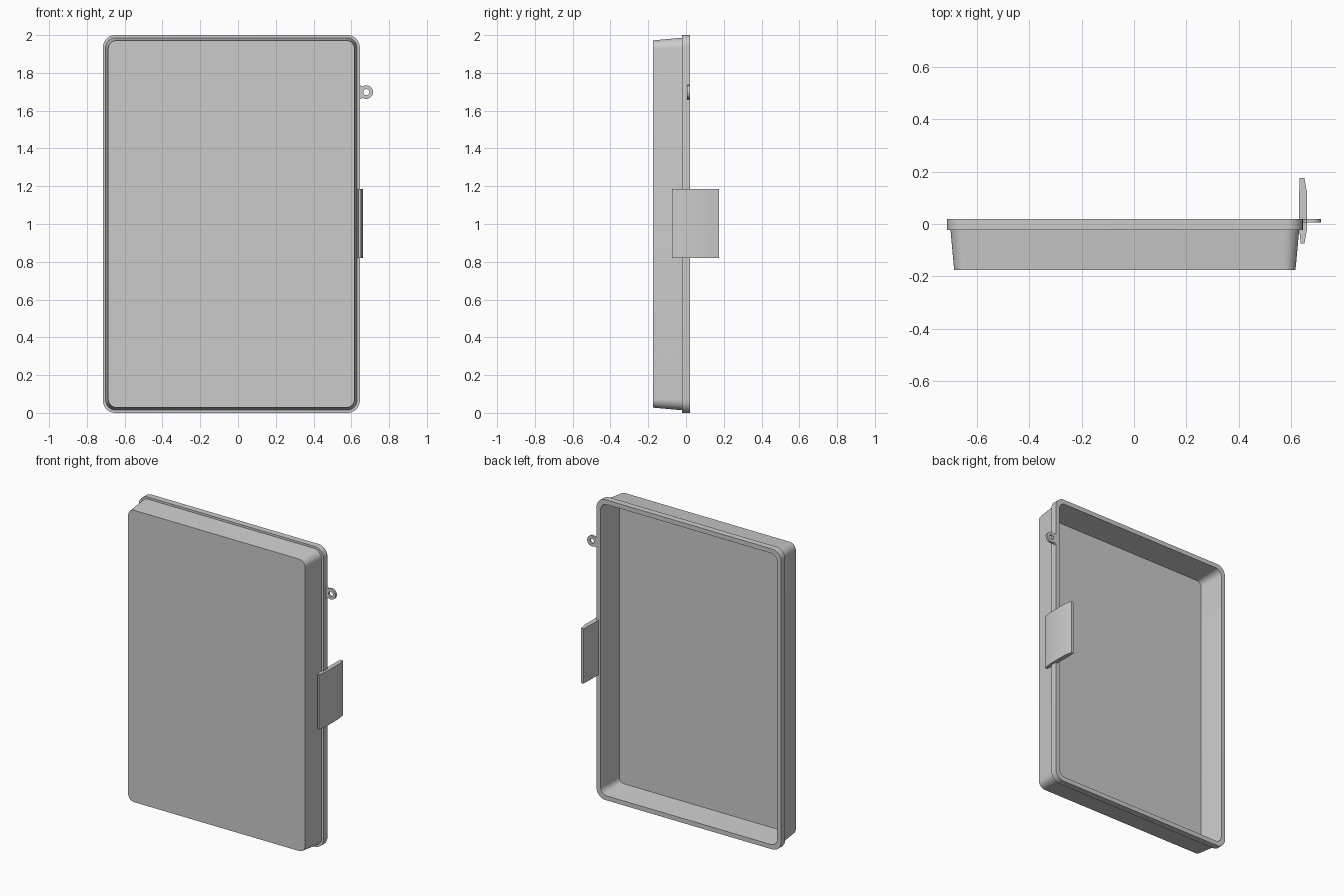
import bpy, bmesh
from math import sin, cos, pi, radians

if "Cube" in bpy.data.objects:
    bpy.data.objects.remove(bpy.data.objects["Cube"], do_unlink=True)

grey = bpy.data.materials.new("light_grey")
grey.use_nodes = True
colour = (0.6, 0.6, 0.6, 1)
grey.diffuse_color = colour
grey.node_tree.nodes["Principled BSDF"].inputs["Base Color"].default_value = colour

CX, CZ = -0.035, 1.0          # tray centre
HALF_X, HALF_Z = 0.68, 1.0    # tray half sizes


def finish(name, bm):
    bmesh.ops.recalc_face_normals(bm, faces=bm.faces)
    mesh = bpy.data.meshes.new(name)
    bm.to_mesh(mesh)
    bm.free()
    mesh.materials.append(grey)
    obj = bpy.data.objects.new(name, mesh)
    bpy.context.collection.objects.link(obj)
    bpy.ops.object.select_all(action='DESELECT')
    obj.select_set(True)
    bpy.context.view_layer.objects.active = obj
    bpy.ops.object.shade_smooth_by_angle(angle=radians(30))
    return obj


def rounded_ring(bm, inset, y, radius, steps=8):
    """Rounded rectangle of vertices in the xz plane."""
    ring = []
    for k, (sx, sz) in enumerate([(1, 1), (-1, 1), (-1, -1), (1, -1)]):
        for i in range(steps + 1):
            a = (k + i / steps) * pi / 2
            x = CX + sx * (HALF_X - inset - radius) + radius * cos(a)
            z = CZ + sz * (HALF_Z - inset - radius) + radius * sin(a)
            ring.append(bm.verts.new((x, y, z)))
    return ring


def bridge(bm, a, b):
    n = len(a)
    for i in range(n):
        j = (i + 1) % n
        bm.faces.new((a[i], a[j], b[j], b[i]))


def extrude_profile(name, points, place, start, end):
    """Prism from a 2D outline."""
    bm = bmesh.new()
    a, b = [[bm.verts.new(place(p, t)) for p in points] for t in (start, end)]
    bm.faces.new(a)
    bm.faces.new(b)
    bridge(bm, a, b)
    return finish(name, bm)


# Hollow tapered tray with an outward rim: inset, depth, corner radius
bm = bmesh.new()
section = [(0.028, -0.175, 0.045), (0.014, -0.022, 0.055), (0, -0.022, 0.065),
           (0, 0.02, 0.065), (0.03, 0.02, 0.045), (0.042, -0.16, 0.035)]
rings = [rounded_ring(bm, *s) for s in section]
for a, b in zip(rings, rings[1:]):
    bridge(bm, a, b)
bm.faces.new(rings[0])
bm.faces.new(rings[-1])
finish("tray_shell", bm)

# Side latch plate, thinner towards both ends
latch = [(0.633, 0.175), (0.651, 0.175), (0.661, 0.12), (0.661, -0.02),
         (0.651, -0.075), (0.637, -0.075), (0.631, -0.02), (0.631, 0.12)]
extrude_profile("latch_plate", latch, lambda p, t: (p[0], p[1], t), 0.82, 1.185)

# Hanging eyelet: flared neck and ring around a hole
EX, EZ, R, HOLE, N = 0.679, 1.698, 0.036, 0.016, 32
bm = bmesh.new()
loops = []
for y in (0.006, 0.02):
    for r in (R, HOLE):
        loops.append([bm.verts.new((EX + r * cos(2 * pi * i / N), y,
                                    EZ + r * sin(2 * pi * i / N))) for i in range(N)])
for a, b in ((0, 1), (2, 3), (0, 2), (1, 3)):
    bridge(bm, loops[a], loops[b])
finish("eyelet_ring", bm)
neck = [(0.64, 0.042), (0.648, 0.036), (0.66, 0.03), (0.663, 0),
        (0.66, -0.03), (0.648, -0.036), (0.64, -0.042)]
extrude_profile("eyelet_neck", neck, lambda p, t: (p[0], t, EZ + p[1]), 0.006, 0.02)
